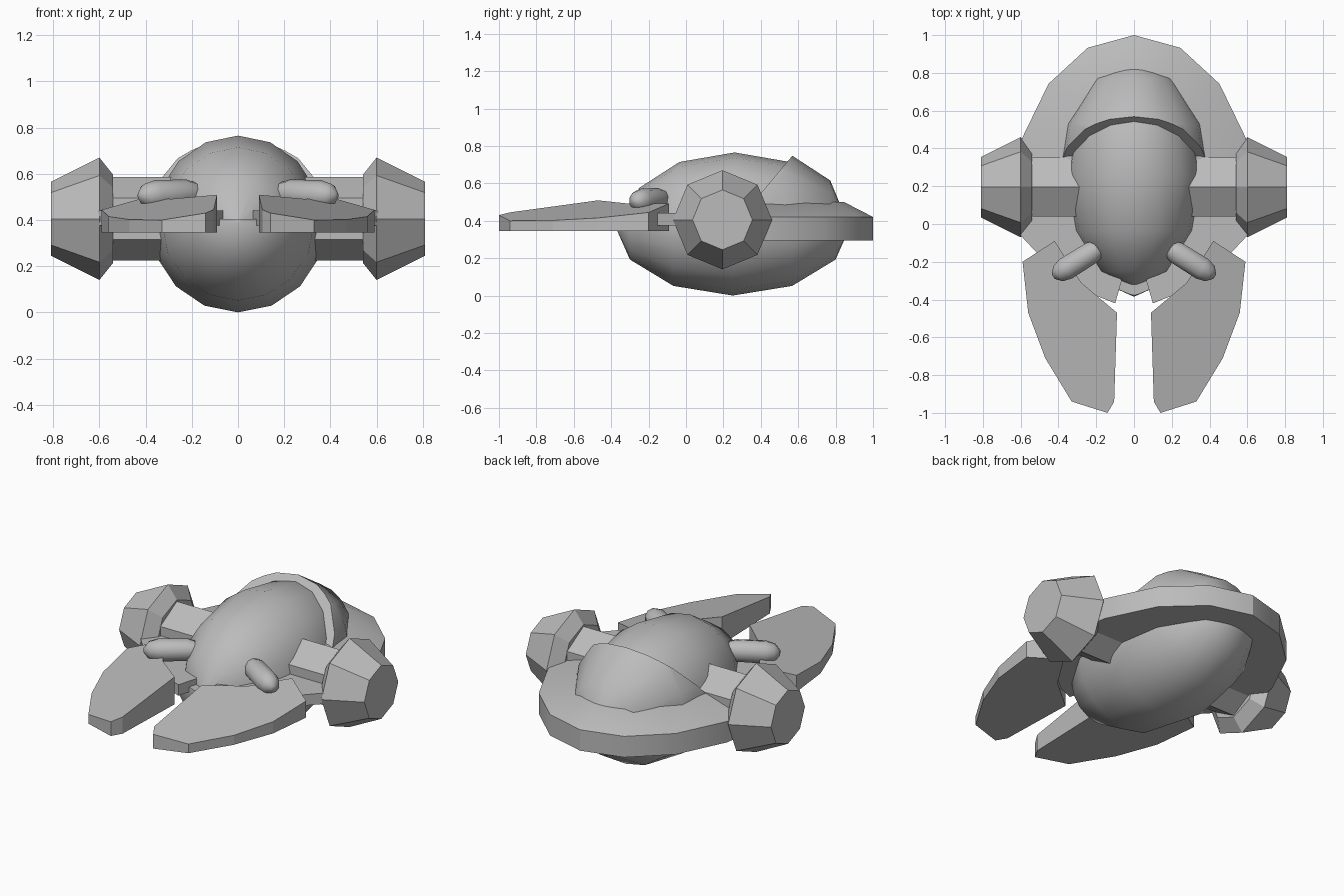
import bpy, bmesh, math
from mathutils import Vector, Matrix

old = bpy.data.objects.get("Cube")
if old:
    bpy.data.objects.remove(old, do_unlink=True)

hull = bpy.data.materials.new("hull_grey")
hull.use_nodes = True
GREY = (0.5, 0.5, 0.5, 1)
hull.diffuse_color = GREY
hull.node_tree.nodes["Principled BSDF"].inputs["Base Color"].default_value = GREY


def finish(name, bm, angle=None, mirror=False):
    """Turn a bmesh into a named object, optionally smooth and mirrored."""
    bmesh.ops.recalc_face_normals(bm, faces=bm.faces)
    mesh = bpy.data.meshes.new(name)
    bm.to_mesh(mesh)
    bm.free()
    mesh.materials.append(hull)
    if angle:
        for p in mesh.polygons:
            p.use_smooth = True
        mesh.set_sharp_from_angle(angle=math.radians(angle))
    ob = bpy.data.objects.new(name, mesh)
    bpy.context.collection.objects.link(ob)
    if mirror:
        ob.modifiers.new("mirror", 'MIRROR').use_clip = False
    return ob


def loft(name, rings, **opts):
    """Skin closed rings of equal length and cap both ends."""
    bm = bmesh.new()
    loops = [[bm.verts.new(p) for p in ring] for ring in rings]
    n = len(loops[0])
    for a, b in zip(loops, loops[1:]):
        for i in range(n):
            j = (i + 1) % n
            bm.faces.new((a[i], a[j], b[j], b[i]))
    bm.faces.new(loops[0])
    bm.faces.new(loops[-1])
    return finish(name, bm, **opts)


def tube(name, start, axis, profile, sides, **opts):
    """Lathe (distance, radius) pairs along an axis, one corner pointing up."""
    axis = Vector(axis).normalized()
    side = axis.cross(Vector((0, 0, 1))).normalized()
    up = side.cross(axis)
    rings = []
    for d, r in profile:
        c = Vector(start) + axis * d
        rings.append([c + r * (math.cos(t) * up + math.sin(t) * side)
                      for t in (math.tau * i / sides for i in range(sides))])
    return loft(name, rings, **opts)


def shell(name, center, radii, cut, normal):
    """Ellipsoid with poles front and back; the side along normal is cut away."""
    bm = bmesh.new()
    bmesh.ops.create_uvsphere(bm, u_segments=16, v_segments=6, radius=1)
    bmesh.ops.transform(bm, verts=bm.verts, matrix=Matrix.Translation(center)
                        @ Matrix.Diagonal((*radii, 1)) @ Matrix.Rotation(math.pi / 2, 4, 'X'))
    for co, no in zip(cut, normal):
        bmesh.ops.bisect_plane(bm, geom=bm.verts[:] + bm.edges[:] + bm.faces[:],
                               plane_co=co, plane_no=no, clear_outer=True)
        bmesh.ops.holes_fill(bm, edges=[e for e in bm.edges if e.is_boundary])
    return finish(name, bm, angle=45)


# Body: lower bowl, upper canopy and raised rear hood
shell("lower_body", (0, .25, .385), (.38, .635, .385), [(0, 0, .405)], [(0, 0, 1)])
shell("upper_body", (0, .26, .385), (.365, .59, .38), [(0, 0, .39)], [(0, 0, -1)])
shell("rear_hood", (0, .2, .4), (.42, .66, .43),
      [(0, .575, .755), (0, 0, .4)], [(0, -1, .84), (0, 0, -1)])


# Rear skirt: half ellipse with an upright rim and a sloping top
def half_ellipse(rx, ry, z):
    return [(rx * math.cos(t), .12 + ry * math.sin(t), z)
            for t in (math.pi * i / 8 for i in range(9))]


loft("rear_skirt", [half_ellipse(.64, .88, .295), half_ellipse(.64, .88, .42),
                    half_ellipse(.37, .725, .5)], angle=30)

# Engine arms and flared engines
ENGINE = (0, .195, .405)
tube("engine_arm", ENGINE, (1, 0, 0), [(.2, .18), (.56, .18)], 6, mirror=True)
tube("engine", ENGINE, (1, 0, 0), [(.54, .19), (.6, .265), (.81, .16)], 8, mirror=True)

# Thin plate that carries each claw
plate = [(.065, -.3), (.1, -.42), (.3, -.34), (.47, -.2), (.61, -.05), (.62, .12), (.3, .12)]
loft("claw_mount", [[(x, y, z) for x, y in plate] for z in (.375, .44)], mirror=True)

# Front claws: flat underneath, top falling outwards and forwards
claw = [(.42, -.09), (.59, -.2), (.56, -.47), (.47, -.71), (.33, -.94),
        (.14, -1), (.105, -.94), (.09, -.47), (.28, -.31)]
loft("front_claw", [[(x, y, .345) for x, y in claw],
                    [(x, y, .43 - .2 * (x - .14) + .13 * (y + 1)) for x, y in claw]],
     mirror=True)

# Rounded pods where the claws meet the body
tube("claw_pod", (.19, -.13, .515), (.24, -.15, -.01),
     [(0, .05), (.04, .062), (.2, .064), (.25, .05), (.28, .015)], 10,
     angle=50, mirror=True)
